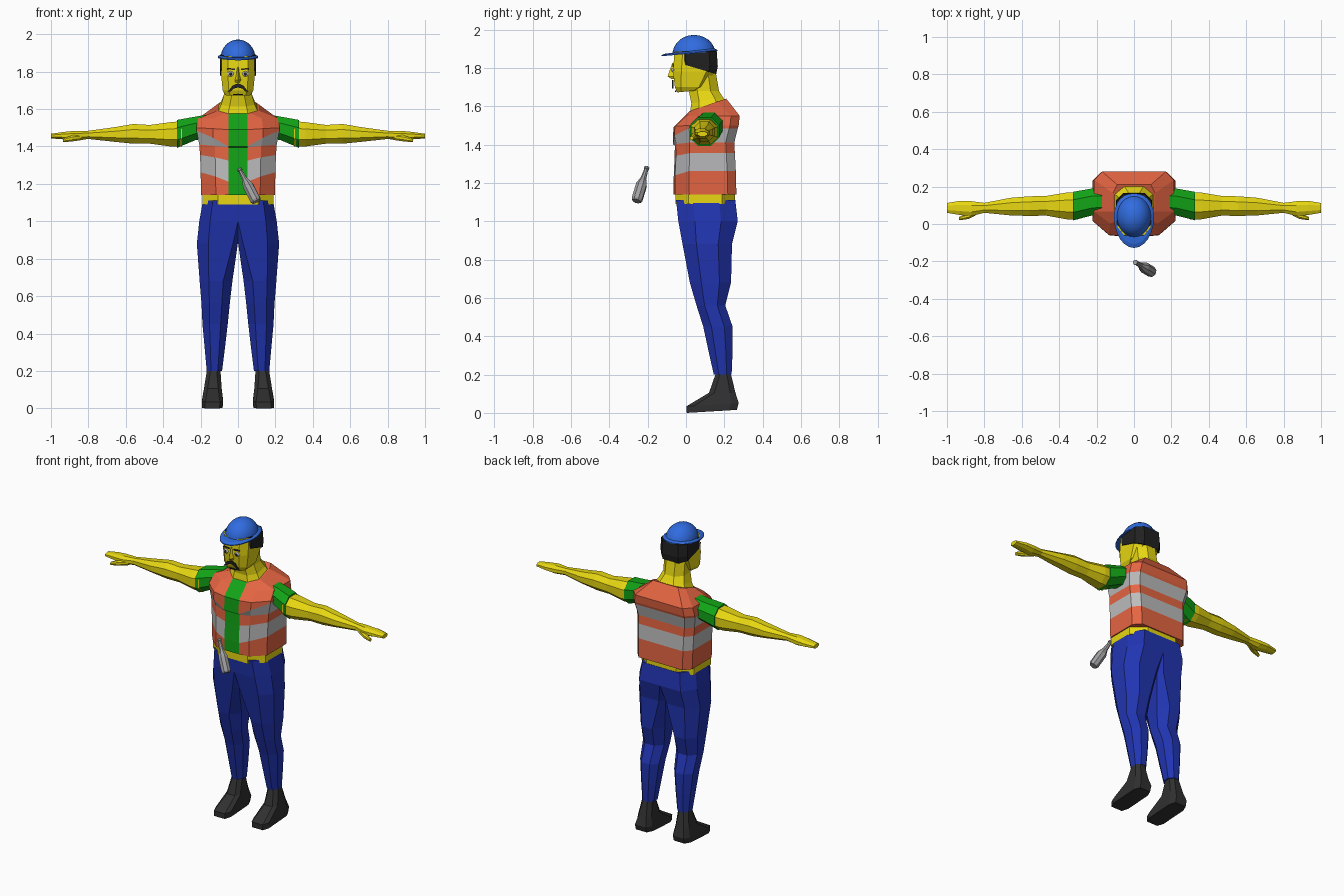
import bpy, bmesh, math
from mathutils import Vector

cube = bpy.data.objects.get("Cube")
if cube:
    bpy.data.objects.remove(cube)


def material(name, r, g, b):
    m = bpy.data.materials.new(name)
    m.use_nodes = True
    m.diffuse_color = (r, g, b, 1)
    m.node_tree.nodes["Principled BSDF"].inputs["Base Color"].default_value = (r, g, b, 1)
    return m


SKIN = material("yellow skin", 0.8, 0.68, 0.006)
ORANGE = material("vest orange", 0.78, 0.13, 0.055)
GREEN = material("shirt green", 0.006, 0.37, 0.008)
SILVER = material("reflective grey", 0.5, 0.5, 0.51)
PANTS = material("trouser blue", 0.015, 0.035, 0.44)
HAT = material("helmet blue", 0.03, 0.15, 0.75)
BLACK = material("shoe black", 0.03, 0.03, 0.03)
HAIR = material("hair black", 0.015, 0.015, 0.016)
STEEL = material("bottle grey", 0.36, 0.36, 0.37)


def make(name, bm, mats, mirror=False):
    bmesh.ops.remove_doubles(bm, verts=bm.verts, dist=0.0005)
    bmesh.ops.recalc_face_normals(bm, faces=bm.faces)
    mesh = bpy.data.meshes.new(name)
    bm.to_mesh(mesh)
    bm.free()
    for m in mats:
        mesh.materials.append(m)
    ob = bpy.data.objects.new(name, mesh)
    bpy.context.collection.objects.link(ob)
    if mirror:
        ob.modifiers.new("Mirror", 'MIRROR').use_mirror_merge = False
    return ob


def loft(name, rings, mats, rule=None, mirror=False):
    """Skin a list of rings, cap both ends, colour faces by rule(row, centre)."""
    bm = bmesh.new()
    rows = [[bm.verts.new(p) for p in ring] for ring in rings]
    n = len(rows[0])
    for r in range(len(rows) - 1):
        for i in range(n):
            j = (i + 1) % n
            f = bm.faces.new((rows[r][i], rows[r][j], rows[r + 1][j], rows[r + 1][i]))
            if rule:
                f.material_index = rule(r, f.calc_center_median())
    bm.faces.new(rows[0])
    bm.faces.new(rows[-1])
    return make(name, bm, mats, mirror)


def octagon(a0, a1, b0, b1, inner=0.28, outer=0.28):
    """Chamfered rectangle; inner and outer are the chamfers at a0 and a1."""
    w, h = a1 - a0, b1 - b0
    i, o = inner, outer
    return [(a0, b0 + i * h), (a0 + i * w, b0), (a1 - o * w, b0), (a1, b0 + o * h),
            (a1, b1 - o * h), (a1 - o * w, b1), (a0 + i * w, b1), (a0, b1 - i * h)]


def level(z, x0, x1, y0, y1, inner=0.28, outer=0.28, tilt=0.0):
    return [(x, y, z + tilt * (y - y0)) for x, y in octagon(x0, x1, y0, y1, inner, outer)]


def across(x, y0, y1, z0, z1):
    return [(x, y, z) for y, z in octagon(y0, y1, z0, z1)]


# Vest: rows of (z, half width, front y, back y, front dip, tilt)
def vest_ring(z, w, yf, yb, dip, tilt):
    half = [(0, yf), (min(0.052, w * 0.45), yf), (w * 0.6, yf + 0.008), (w, yf + (yb - yf) * 0.25),
            (w, yb - 0.045), (w * 0.8, yb), (0, yb)]
    drop = [1, 1, 0.45, 0, 0, 0, 0]
    pts = [(x, y, z - dip * d + tilt * (y - yf)) for (x, y), d in zip(half, drop)]
    return pts + [(-x, y, zz) for x, y, zz in pts[-2:0:-1]]


def vest_colour(row, c):
    if abs(c.x) < 0.045 and c.y < 0.1:
        return 1
    return 2 if row in (1, 3) else 0


loft("safety_vest", [vest_ring(*r) for r in (
    (1.14, 0.197, -0.065, 0.263, 0, 0),
    (1.262, 0.2, -0.065, 0.26, 0.05, 0),
    (1.355, 0.203, -0.06, 0.255, 0.03, 0),
    (1.41, 0.207, -0.058, 0.252, 0.015, 0),
    (1.485, 0.222, -0.068, 0.27, 0.085, 0),
    (1.5, 0.223, -0.066, 0.275, 0.01, 0),
    (1.55, 0.213, -0.005, 0.28, 0, 0),
    (1.575, 0.112, 0.02, 0.21, 0, 0.34))], [ORANGE, GREEN, SILVER], vest_colour)

# Waist strip and trousers
loft("waist", [level(z, -0.19, 0.19, -0.055, 0.255, 0.22, 0.22) for z in (1.09, 1.145)], [SKIN])
loft("trouser_leg", [level(*r) for r in (
    (1.112, 0, 0.187, -0.052, 0.257, 0),
    (1.0, 0, 0.207, -0.04, 0.27, 0),
    (0.88, 0.001, 0.22, -0.018, 0.24, 0.12),
    (0.68, 0.03, 0.205, 0.02, 0.235),
    (0.56, 0.044, 0.195, 0.055, 0.205),
    (0.45, 0.055, 0.19, 0.09, 0.243),
    (0.32, 0.07, 0.178, 0.118, 0.243),
    (0.2, 0.085, 0.167, 0.145, 0.238))], [PANTS], mirror=True)

# Shoes
loft("shoe", [level(*r) for r in (
    (0.0, 0.082, 0.192, 0.004, 0.265, 0.15, 0.15, 0.06),
    (0.035, 0.08, 0.192, 0.003, 0.275, 0.15, 0.15, 0.06),
    (0.105, 0.087, 0.182, 0.12, 0.258, 0.2, 0.2),
    (0.205, 0.094, 0.166, 0.155, 0.234))], [BLACK], mirror=True)

# Sleeves, arms and thumbs
loft("sleeve", [across(*r) for r in (
    (0.17, 0.05, 0.19, 1.44, 1.57),
    (0.225, 0.045, 0.19, 1.435, 1.56),
    (0.325, 0.02, 0.172, 1.393, 1.542))], [GREEN], mirror=True)
loft("arm", [across(*r) for r in (
    (0.3, 0.025, 0.168, 1.4, 1.535),
    (0.36, 0.025, 0.168, 1.4, 1.53),
    (0.47, 0.045, 0.15, 1.415, 1.515),
    (0.56, 0.043, 0.148, 1.415, 1.52),
    (0.66, 0.046, 0.14, 1.425, 1.503),
    (0.8, 0.06, 0.113, 1.44, 1.484),
    (0.87, 0.042, 0.122, 1.432, 1.484),
    (0.93, 0.048, 0.124, 1.438, 1.478),
    (1.0, 0.06, 0.112, 1.443, 1.468))], [SKIN], mirror=True)
loft("thumb", [across(*r) for r in (
    (0.83, 0.055, 0.085, 1.435, 1.465),
    (0.885, 0.027, 0.06, 1.427, 1.46),
    (0.935, 0.02, 0.038, 1.423, 1.443))], [SKIN], mirror=True)

# Neck and head
loft("neck", [level(*r) for r in (
    (1.56, -0.112, 0.112, 0.02, 0.21, 0.25, 0.25, 0.34),
    (1.615, -0.09, 0.09, 0.028, 0.192, 0.25, 0.25, 0.2),
    (1.68, -0.074, 0.074, 0.015, 0.172),
    (1.78, -0.074, 0.074, 0.01, 0.155))], [SKIN])
loft("head", [level(*r) for r in (
    (1.672, -0.068, 0.068, -0.045, 0.06, 0.2, 0.2, 0.1),
    (1.7, -0.082, 0.082, -0.058, 0.1, 0.2, 0.2),
    (1.78, -0.09, 0.09, -0.068, 0.15, 0.2, 0.2),
    (1.885, -0.088, 0.088, -0.06, 0.155, 0.2, 0.2))], [SKIN])
loft("hair", [level(*r) for r in (
    (1.825, -0.095, 0.095, -0.035, 0.158, 0.2, 0.2, -0.3),
    (1.84, -0.097, 0.097, -0.04, 0.166, 0.2, 0.2, -0.15),
    (1.888, -0.094, 0.094, -0.04, 0.16, 0.2, 0.2))], [HAIR])
loft("nose", [[(-w, -0.05, z), (0, y, z), (w, -0.05, z)] for w, y, z in (
    (0.022, -0.075, 1.742), (0.024, -0.096, 1.755), (0.009, -0.072, 1.825))], [SKIN])


# Face details: plates with a front outline, mirrored
def plate(name, outline, y0, y1, mat):
    loft(name, [[(x, y, z) for x, z in outline] for y in (y0, y1)], [mat], mirror=True)


plate("moustache", [(0, 1.738), (0.03, 1.725), (0.054, 1.692), (0.04, 1.694),
                    (0.022, 1.71), (0, 1.715)], -0.073, -0.066, HAIR)
plate("eyebrow", [(0.016, 1.808), (0.06, 1.813), (0.056, 1.82), (0.016, 1.816)],
      -0.071, -0.064, HAIR)
plate("mouth", [(0, 1.682), (0.028, 1.68), (0.026, 1.675), (0, 1.676)], -0.058, -0.05, HAIR)


def ball(name, centre, size, mat, mirror=False, seg=10):
    bm = bmesh.new()
    bmesh.ops.create_uvsphere(bm, u_segments=seg, v_segments=seg // 2 + 1, radius=1)
    for v in bm.verts:
        v.co = Vector([c + s * k for c, s, k in zip(centre, size, v.co)])
    return make(name, bm, [mat], mirror)


ball("eyeball", (0.039, -0.061, 1.788), (0.02, 0.014, 0.016), SILVER, True)
ball("pupil", (0.039, -0.072, 1.788), (0.009, 0.005, 0.009), HAIR, True)

# Helmet: dome and sloping brim with a longer front
dome = ball("helmet_dome", (0, 0.042, 1.872), (0.093, 0.112, 0.1), HAT, seg=24)
bm = bmesh.new()
bm.from_mesh(dome.data)
bmesh.ops.bisect_plane(bm, geom=bm.verts[:] + bm.edges[:] + bm.faces[:],
                       plane_co=(0, 0, 1.87), plane_no=(0, 0, 1), clear_inner=True)
bm.to_mesh(dome.data)
bm.free()
dome.data.shade_smooth()


def brim_ring(lift, grow):
    ring = []
    for k in range(24):
        a = math.tau * k / 24
        y = math.sin(a) * (0.122 if math.sin(a) > 0 else 0.17)
        ring.append((math.cos(a) * 0.108 * grow, 0.042 + y * grow, 1.876 + y * 0.09 + lift))
    return ring


loft("helmet_brim", [brim_ring(0, 1), brim_ring(0.006, 1), brim_ring(0.014, 0.88)], [HAT])

# Bottle floating in front, tilted along its axis
base, tip = Vector((0.098, -0.258, 1.105)), Vector((0.006, -0.204, 1.282))
axis = tip - base
turn = axis.to_track_quat('Z', 'Y')
bottle = []
for t, r in ((0, 0.024), (0.05, 0.03), (0.48, 0.03), (0.68, 0.015), (0.93, 0.011),
             (0.94, 0.014), (1, 0.014)):
    bottle.append([base + axis * t + turn @ Vector((r * math.cos(math.tau * k / 8),
                                                    r * math.sin(math.tau * k / 8), 0))
                   for k in range(8)])
loft("bottle", bottle, [STEEL])
